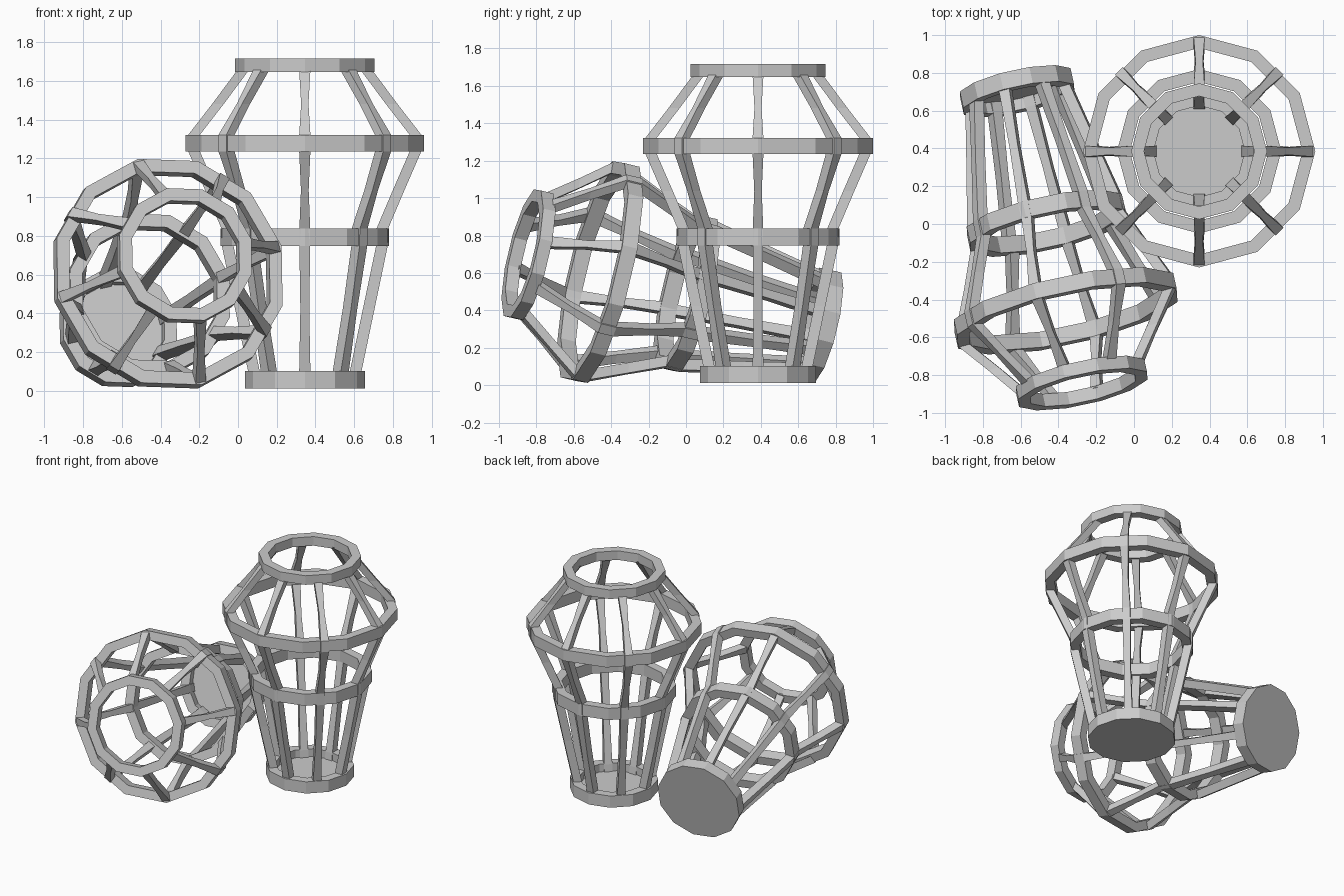
import bpy, bmesh
from math import sin, cos, pi, radians
from mathutils import Matrix, Vector

if "Cube" in bpy.data.objects:
    bpy.data.objects.remove(bpy.data.objects["Cube"])

SIDES = 12     # ring facets
STRUTS = 8
WALL = 0.068   # radial ring thickness
LENGTH = 1.705

# heights are measured from the basket's own base
RINGS = [("middle_hoop", 0.735, 0.825, 0.435),
         ("wide_hoop", 1.225, 1.31, 0.615),
         ("rim_hoop", 1.635, LENGTH, 0.36)]
# strut stations: height, outer radius, half width (waisted between hoops)
STATIONS = [(0.03, 0.285, 0.03), (0.085, 0.292, 0.029), (0.41, 0.36, 0.023),
            (0.735, 0.428, 0.028), (0.825, 0.43, 0.028), (1.025, 0.515, 0.02),
            (1.225, 0.602, 0.029), (1.31, 0.602, 0.029), (1.47, 0.478, 0.019),
            (1.645, 0.348, 0.029)]
DEPTH = 0.06


def finish(bm, name, matrix):
    bmesh.ops.recalc_face_normals(bm, faces=bm.faces)
    mesh = bpy.data.meshes.new(name)
    bm.to_mesh(mesh)
    bm.free()
    ob = bpy.data.objects.new(name, mesh)
    ob.matrix_world = matrix
    bpy.context.collection.objects.link(ob)


def lathe(name, profile, closed, matrix):
    """Spin an (r, z) profile; open profiles get both ends capped."""
    bm = bmesh.new()
    loops = [[bm.verts.new((r * cos(2 * pi * i / SIDES), r * sin(2 * pi * i / SIDES), z))
              for i in range(SIDES)] for r, z in profile]
    pairs = list(zip(loops, loops[1:]))
    if closed:
        pairs.append((loops[-1], loops[0]))
    else:
        bm.faces.new(loops[0])
        bm.faces.new(loops[-1])
    for a, b in pairs:
        for i in range(SIDES):
            j = (i + 1) % SIDES
            bm.faces.new((a[i], a[j], b[j], b[i]))
    finish(bm, name, matrix)


def struts(name, matrix):
    bm = bmesh.new()
    for k in range(STRUTS):
        rot = Matrix.Rotation(2 * pi * k / STRUTS, 3, 'Z')
        secs = [[bm.verts.new(rot @ Vector(p)) for p in
                 ((r, -w, z), (r, w, z), (r - DEPTH, w, z), (r - DEPTH, -w, z))]
                for z, r, w in STATIONS]
        for a, b in zip(secs, secs[1:]):
            for i in range(4):
                j = (i + 1) % 4
                bm.faces.new((a[i], a[j], b[j], b[i]))
        bm.faces.new(secs[0])
        bm.faces.new(secs[-1])
    finish(bm, name, matrix)


def basket(prefix, matrix):
    # shallow dish base with closed floor
    lathe(prefix + "_base", [(0.31, 0), (0.31, 0.09), (0.242, 0.09), (0.242, 0.03)],
          False, matrix)
    for name, z0, z1, r in RINGS:
        lathe(prefix + "_" + name,
              [(r, z0), (r, z1), (r - WALL, z1), (r - WALL, z0)], True, matrix)
    struts(prefix + "_struts", matrix)


# upright basket
basket("upright_basket", Matrix.Translation((0.345, 0.385, 0.012)))

# fallen basket: axis points to the front, slightly right and up
axis = Vector((0.21, -0.95, 0.23)).normalized()
side = Vector((-axis.y, axis.x, 0)).normalized()
up = axis.cross(side)
roll = radians(13)
ax = side * cos(roll) + up * sin(roll)
ay = axis.cross(ax)
frame = Matrix((ax, ay, axis)).transposed().to_4x4()
basket("fallen_basket", Matrix.Translation((-0.628, 0.745, 0.313)) @ frame)
